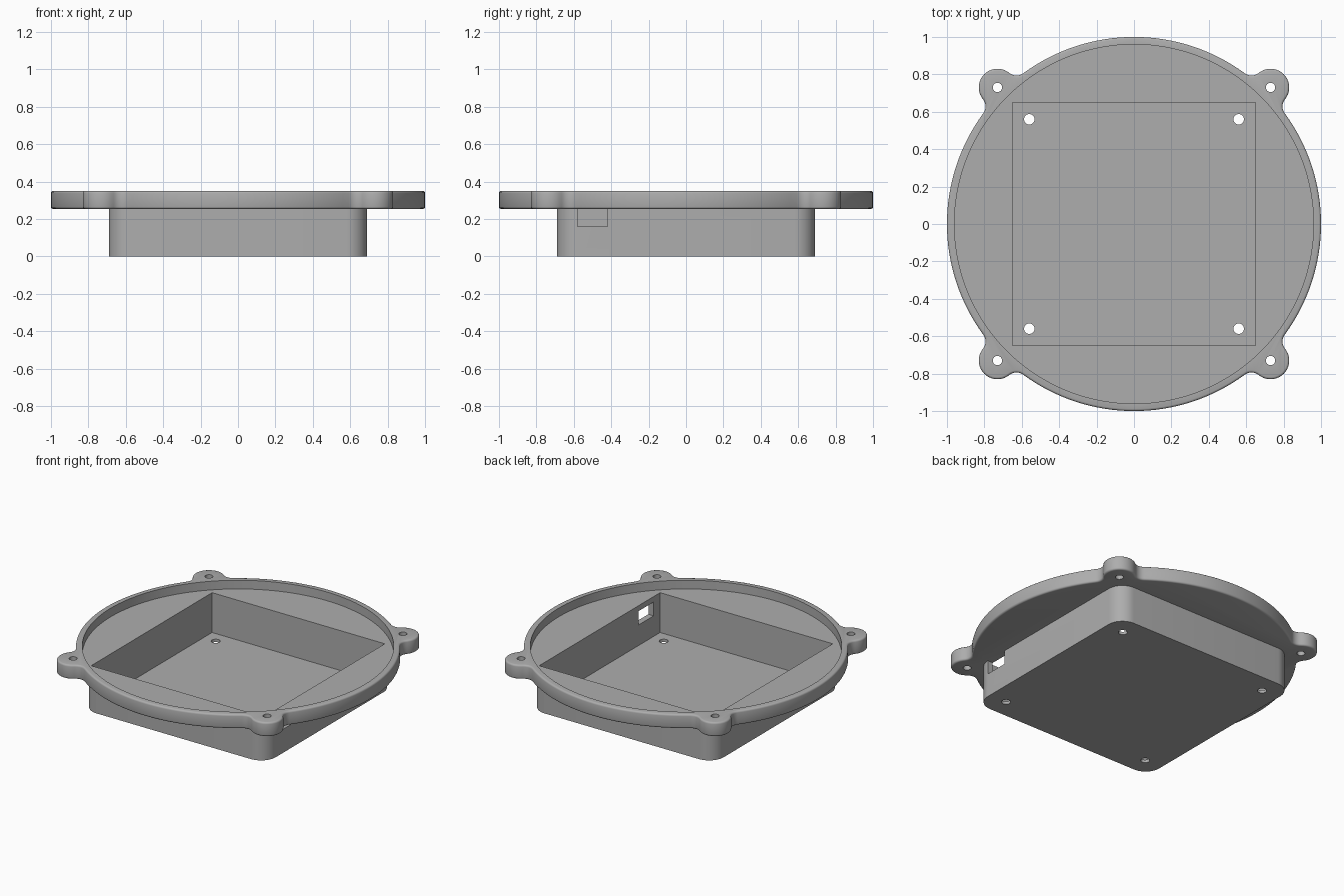
import bpy, bmesh, math
from math import cos, sin, pi

if "Cube" in bpy.data.objects:
    bpy.data.objects.remove(bpy.data.objects["Cube"])

RIM_Z0, RIM_Z1 = 0.254, 0.35      # flange underside and top
FLOOR_Z, BASE_Z = 0.291, 0.02     # recess floor and box floor
EDGE = 0.012                      # rounded rim edge
TAB, HOLE = 0.73, 0.56            # mounting tab and floor hole positions

grey = bpy.data.materials.new("grey plastic")
grey.diffuse_color = (0.42, 0.42, 0.42, 1)
grey.use_nodes = True
grey.node_tree.nodes["Principled BSDF"].inputs["Base Color"].default_value = grey.diffuse_color


def arc(cx, cy, r, a0, a1, n):
    return [(cx + r * cos(a0 + (a1 - a0) * i / n), cy + r * sin(a0 + (a1 - a0) * i / n))
            for i in range(n + 1)]


def loft(name, layers):
    """Solid from a stack of (outline, z) with equal point counts."""
    bm = bmesh.new()
    rings = [[bm.verts.new((x, y, z)) for x, y in pts] for pts, z in layers]
    n = len(rings[0])
    for a, b in zip(rings, rings[1:]):
        for i in range(n):
            j = (i + 1) % n
            bm.faces.new((a[i], a[j], b[j], b[i]))
    bm.faces.new(rings[0][::-1])
    bm.faces.new(rings[-1])
    mesh = bpy.data.meshes.new(name)
    bm.to_mesh(mesh)
    bm.free()
    mesh.materials.append(grey)
    ob = bpy.data.objects.new(name, mesh)
    bpy.context.collection.objects.link(ob)
    return ob


def circle(cx, cy, r, n):
    return arc(cx, cy, r, 0, 2 * pi, n)[:-1]


def rectangle(x0, x1, y0, y1):
    return [(x0, y0), (x1, y0), (x1, y1), (x0, y1)]


def flange_outline(o):
    """Disc with four filleted tabs, inset by o."""
    R, r, f = 1.0, 0.1, 0.06
    d = TAB * math.sqrt(2)
    t = math.acos((d * d + (R + f) ** 2 - (r + f) ** 2) / (2 * d * (R + f)))
    fx, fy = (R + f) * cos(t), (R + f) * sin(t)      # fillet centre, tab on +x
    b = math.atan2(fy, fx - d)                       # tab to fillet direction
    base = arc(fx, -fy, f + o, pi - t, pi - b, 8)[:-1]
    base += arc(d, 0, r - o, -b, b, 20)
    base += arc(fx, fy, f + o, pi + b, pi + t, 8)[1:]
    base += arc(0, 0, R - o, t, pi / 2 - t, 32)[1:-1]
    pts = []
    for k in range(4):
        a = pi / 4 + k * pi / 2
        pts += [(x * cos(a) - y * sin(a), x * sin(a) + y * cos(a)) for x, y in base]
    return pts


def combine(target, other, operation):
    """Apply a boolean and discard the second solid."""
    mod = target.modifiers.new("boolean", 'BOOLEAN')
    mod.operation, mod.solver, mod.object = operation, 'EXACT', other
    bpy.context.view_layer.objects.active = target
    bpy.ops.object.modifier_apply(modifier=mod.name)
    bpy.data.objects.remove(other)


# Rounded square box with the cable window in its right wall
H, C = 0.69, 0.11
box = []
for k, (sx, sy) in enumerate([(1, 1), (-1, 1), (-1, -1), (1, -1)]):
    box += arc(sx * (H - C), sy * (H - C), C, k * pi / 2, (k + 1) * pi / 2, 10)
housing = loft("housing", [(box, 0), (box, 0.275)])
window = rectangle(0.6, 0.75, -0.58, -0.42)
combine(housing, loft("window_cutter", [(window, 0.16), (window, 0.3)]), 'DIFFERENCE')

# Round flange with tabs and softened edges
steps = [(EDGE * (1 - sin(a)), EDGE * (1 - cos(a))) for a in (0, pi / 6, pi / 3, pi / 2)]
layers = [(flange_outline(o), RIM_Z0 + h) for o, h in steps]
layers += [(flange_outline(o), RIM_Z1 - h) for o, h in steps[::-1]]
combine(housing, loft("flange", layers), 'UNION')

# Shallow round recess and square cavity
recess = circle(0, 0, 0.96, 128)
combine(housing, loft("recess_cutter", [(recess, FLOOR_Z), (recess, 0.5)]), 'DIFFERENCE')
cavity = rectangle(-0.65, 0.65, -0.65, 0.65)
combine(housing, loft("cavity_cutter", [(cavity, BASE_Z), (cavity, 0.4)]), 'DIFFERENCE')

# Screw holes through the tabs and the box floor
for p, r in ((TAB, 0.025), (HOLE, 0.028)):
    for sx in (-1, 1):
        for sy in (-1, 1):
            hole = circle(sx * p, sy * p, r, 24)
            combine(housing, loft("hole_cutter", [(hole, -0.1), (hole, 0.5)]), 'DIFFERENCE')

bpy.ops.object.select_all(action='DESELECT')
housing.select_set(True)
bpy.context.view_layer.objects.active = housing
bpy.ops.object.shade_smooth_by_angle(angle=math.radians(35))
